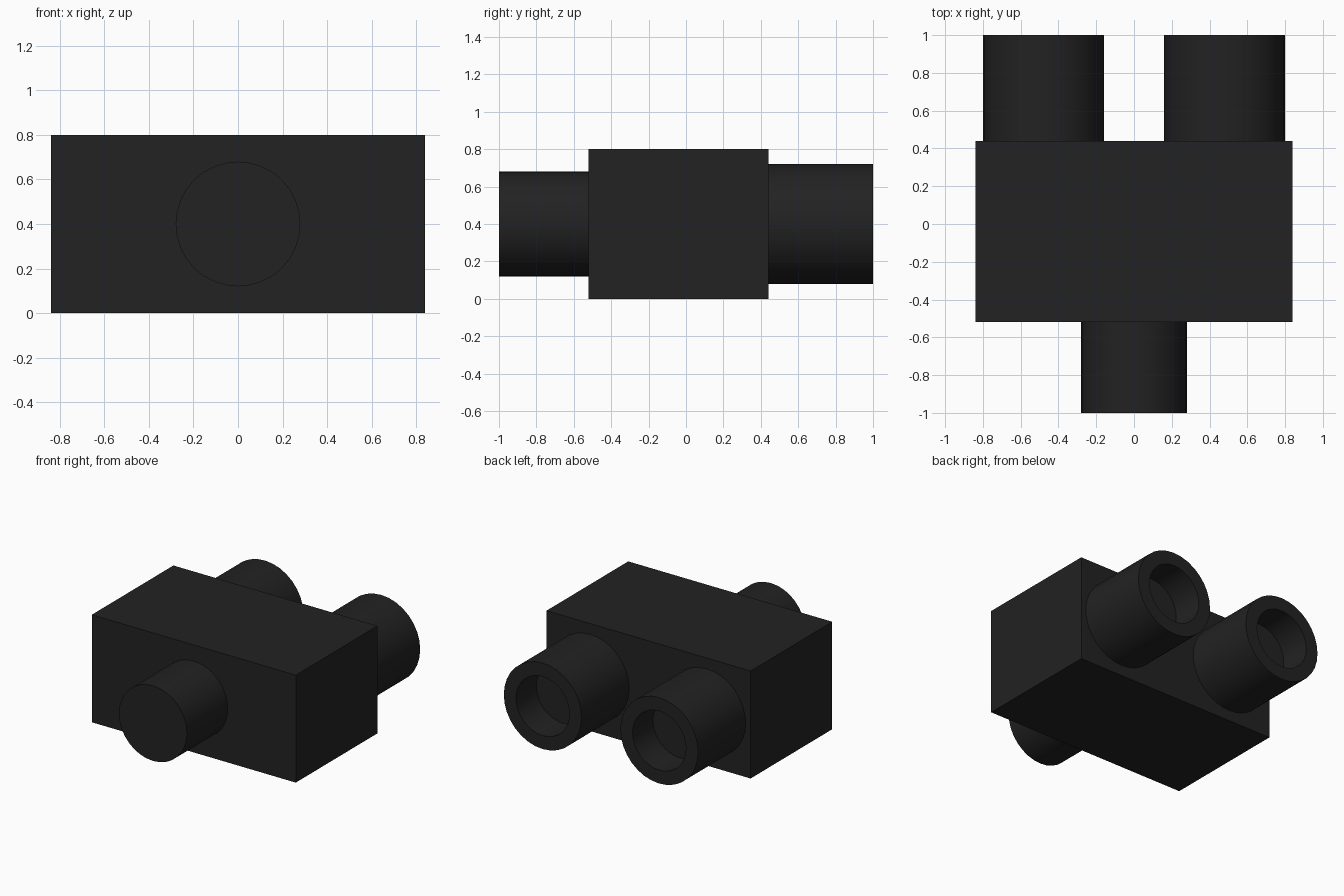
import bpy, bmesh, math
from mathutils import Matrix, Vector

if "Cube" in bpy.data.objects:
    bpy.data.objects.remove(bpy.data.objects["Cube"])

black = bpy.data.materials.new("black_plastic")
black.diffuse_color = (0.016, 0.016, 0.017, 1)
black.use_nodes = True
black.node_tree.nodes["Principled BSDF"].inputs["Base Color"].default_value = black.diffuse_color


def finish(name, bm):
    bmesh.ops.recalc_face_normals(bm, faces=bm.faces)
    mesh = bpy.data.meshes.new(name)
    bm.to_mesh(mesh)
    bm.free()
    mesh.materials.append(black)
    obj = bpy.data.objects.new(name, mesh)
    bpy.context.collection.objects.link(obj)
    return obj


def lathe_y(name, x, z, profile, sides=32):
    """Spin (radius, y) points around an axis parallel to y; cap the last ring."""
    bm = bmesh.new()
    rings = []
    for r, y in profile:
        rings.append([bm.verts.new((x + r * math.cos(2 * math.pi * i / sides), y,
                                    z + r * math.sin(2 * math.pi * i / sides)))
                      for i in range(sides)])
    for a, b in zip(rings, rings[1:]):
        for i in range(sides):
            j = (i + 1) % sides
            bm.faces.new((a[i], a[j], b[j], b[i]))
    bm.faces.new(rings[0])
    bm.faces.new(rings[-1])
    obj = finish(name, bm)
    bpy.ops.object.select_all(action='DESELECT')
    bpy.context.view_layer.objects.active = obj
    obj.select_set(True)
    bpy.ops.object.shade_smooth_by_angle(angle=math.radians(35))
    return obj


# Block body
bm = bmesh.new()
bmesh.ops.create_cube(bm, size=1, matrix=Matrix.Translation(Vector((0, -0.04, 0.4)))
                      @ Matrix.Diagonal((1.68, 0.96, 0.8, 1)))
finish("body", bm)

# Solid peg on the front
lathe_y("front_peg", 0, 0.4, [(0.28, -0.52), (0.28, -1)])

# Pair of hollow sockets on the back, each with a blind hole
for side, x in (("left", -0.48), ("right", 0.48)):
    lathe_y("back_socket_" + side, x, 0.4,
            [(0.32, 0.44), (0.32, 1), (0.22, 1), (0.22, 0.76)])
